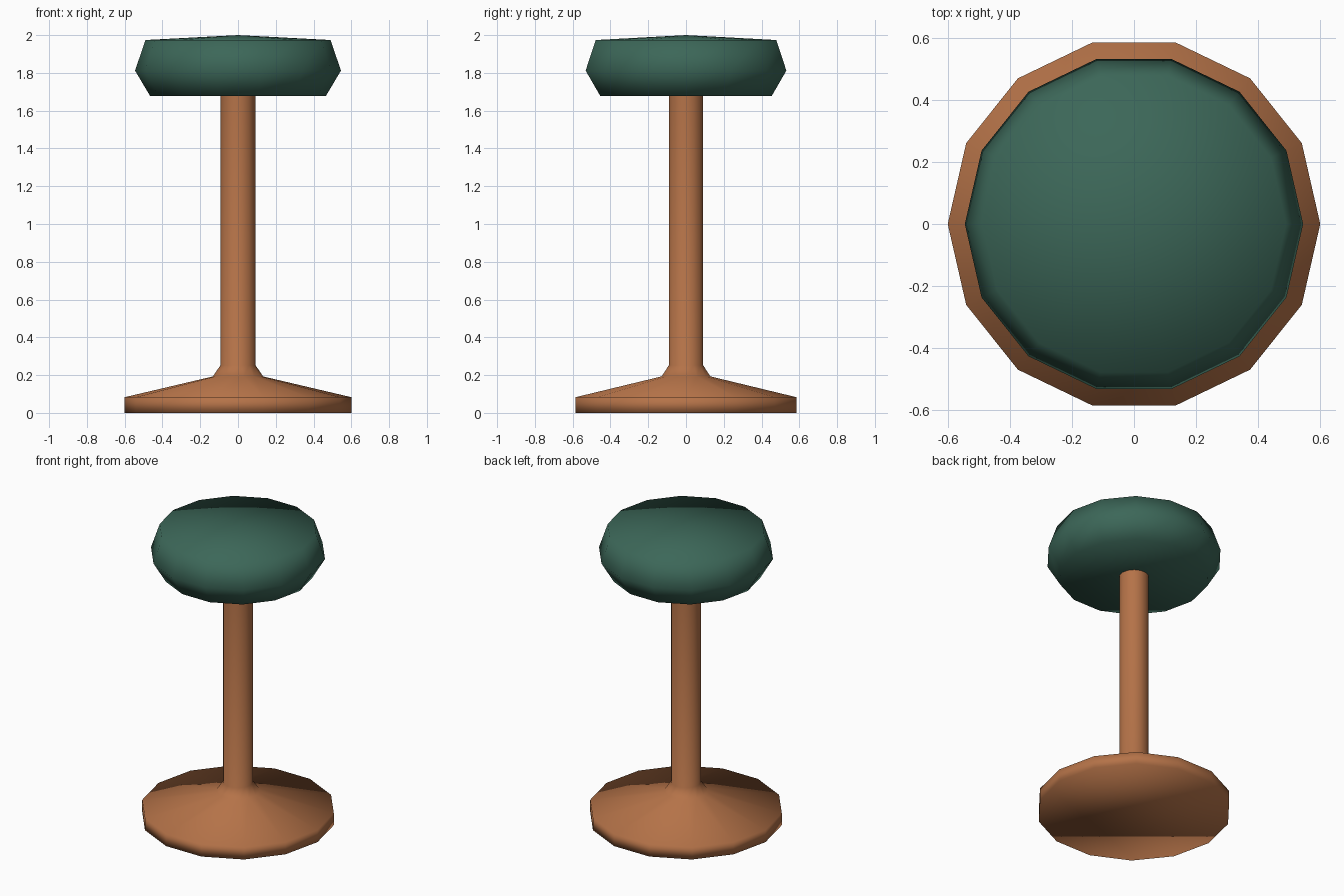
import bpy, bmesh
from math import cos, sin, tau

if "Cube" in bpy.data.objects:
    bpy.data.objects.remove(bpy.data.objects["Cube"])

SIDES = 14


def material(name, rgb):
    m = bpy.data.materials.new(name)
    m.diffuse_color = (*rgb, 1)
    m.use_nodes = True
    m.node_tree.nodes["Principled BSDF"].inputs["Base Color"].default_value = m.diffuse_color
    return m


def lathe(name, profile, mat, apex=None):
    """Revolve (radius, z) points from bottom to top; flat bottom cap, optional top apex."""
    bm = bmesh.new()
    rings = [[bm.verts.new((r * cos(tau * i / SIDES), r * sin(tau * i / SIDES), z))
              for i in range(SIDES)] for r, z in profile]
    bm.faces.new(rings[0][::-1])
    for a, b in zip(rings, rings[1:]):
        for i in range(SIDES):
            j = (i + 1) % SIDES
            bm.faces.new((a[i], a[j], b[j], b[i]))
    if apex is not None:
        top = bm.verts.new((0, 0, apex))
        for i in range(SIDES):
            bm.faces.new((rings[-1][i], rings[-1][(i + 1) % SIDES], top))
    for f in bm.faces:
        f.smooth = True
    mesh = bpy.data.meshes.new(name)
    bm.to_mesh(mesh)
    bm.free()
    mesh.materials.append(mat)
    ob = bpy.data.objects.new(name, mesh)
    bpy.context.collection.objects.link(ob)
    return ob


wood = material("brown_wood", (0.46, 0.17, 0.065))
fabric = material("green_fabric", (0.045, 0.135, 0.098))

# Pedestal: broad foot flaring into the slim column
lathe("pedestal", [(0.6, 0), (0.6, 0.083), (0.133, 0.193), (0.093, 0.252), (0.093, 1.677)], wood)

# Padded seat with a slightly domed top
lathe("seat", [(0.465, 1.677), (0.545, 1.812), (0.49, 1.974)], fabric, apex=2.0)
